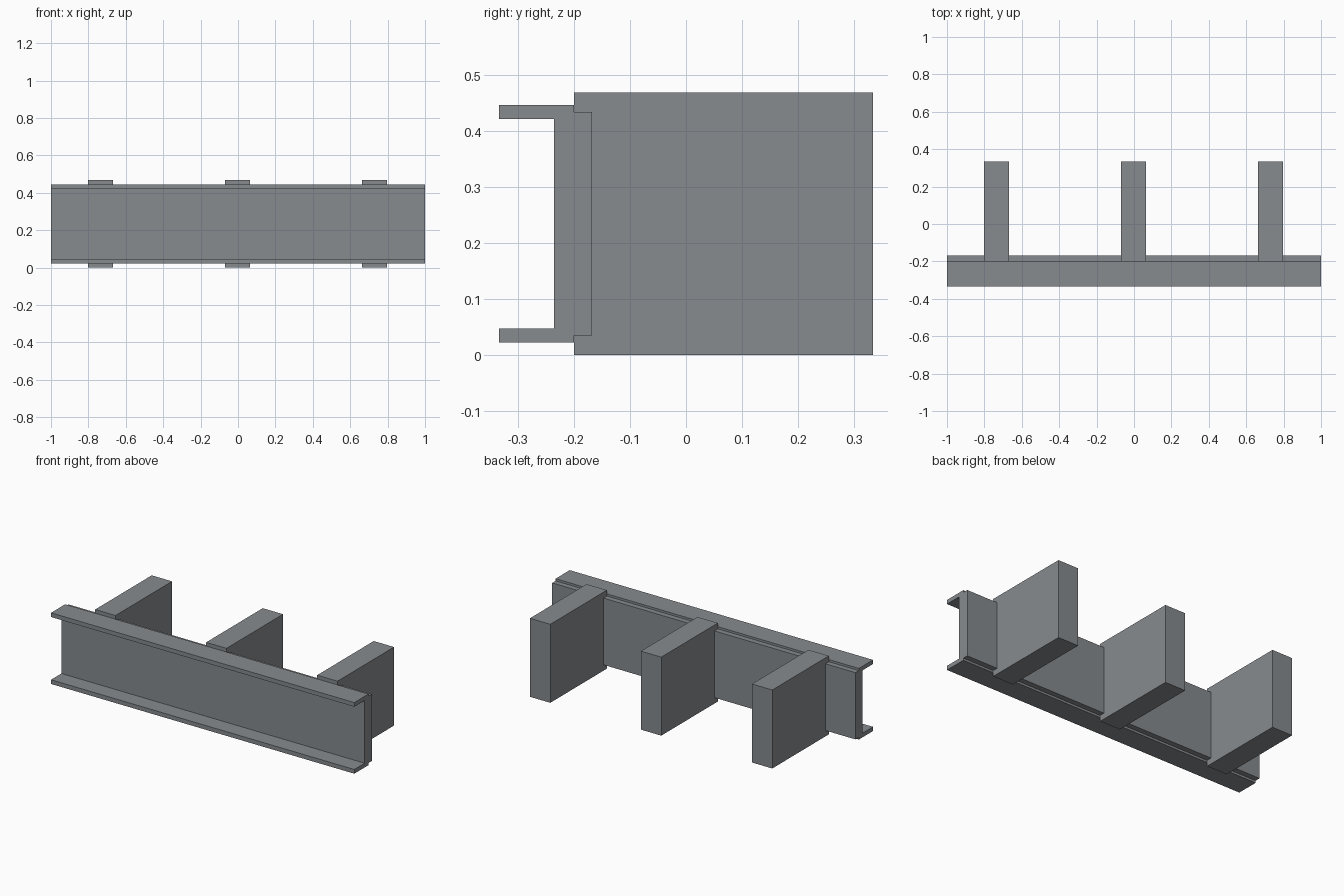
import bpy, bmesh

if "Cube" in bpy.data.objects:
    bpy.data.objects.remove(bpy.data.objects["Cube"])

steel = bpy.data.materials.new("steel_grey")
steel.diffuse_color = (0.24, 0.257, 0.273, 1)
steel.use_nodes = True
steel.node_tree.nodes["Principled BSDF"].inputs["Base Color"].default_value = steel.diffuse_color


def extrude_profile(name, profile, x0, x1):
    """Closed (y, z) profile swept along x from x0 to x1."""
    bm = bmesh.new()
    face = bm.faces.new([bm.verts.new((x0, y, z)) for y, z in profile])
    ext = bmesh.ops.extrude_face_region(bm, geom=[face])["geom"]
    moved = [g for g in ext if isinstance(g, bmesh.types.BMVert)]
    bmesh.ops.translate(bm, verts=moved, vec=(x1 - x0, 0, 0))
    bmesh.ops.recalc_face_normals(bm, faces=bm.faces)
    mesh = bpy.data.meshes.new(name)
    bm.to_mesh(mesh)
    bm.free()
    mesh.materials.append(steel)
    obj = bpy.data.objects.new(name, mesh)
    bpy.context.collection.objects.link(obj)
    return obj


# Channel beam: lower half of the section, mirrored about mid height
MID = 0.234
lower = [(-0.235, 0.047), (-0.333, 0.047), (-0.333, 0.022),
         (-0.2, 0.022), (-0.2, 0.035), (-0.168, 0.035)]
upper = [(y, 2 * MID - z) for y, z in reversed(lower)]
extrude_profile("channel_beam", lower + upper, -1, 1)

# Three upright mounting blocks behind the beam
block = [(-0.2, 0), (0.333, 0), (0.333, 2 * MID), (-0.2, 2 * MID)]
for side, x in (("left", -0.735), ("middle", -0.003), ("right", 0.729)):
    extrude_profile(side + "_mounting_block", block, x - 0.067, x + 0.067)
